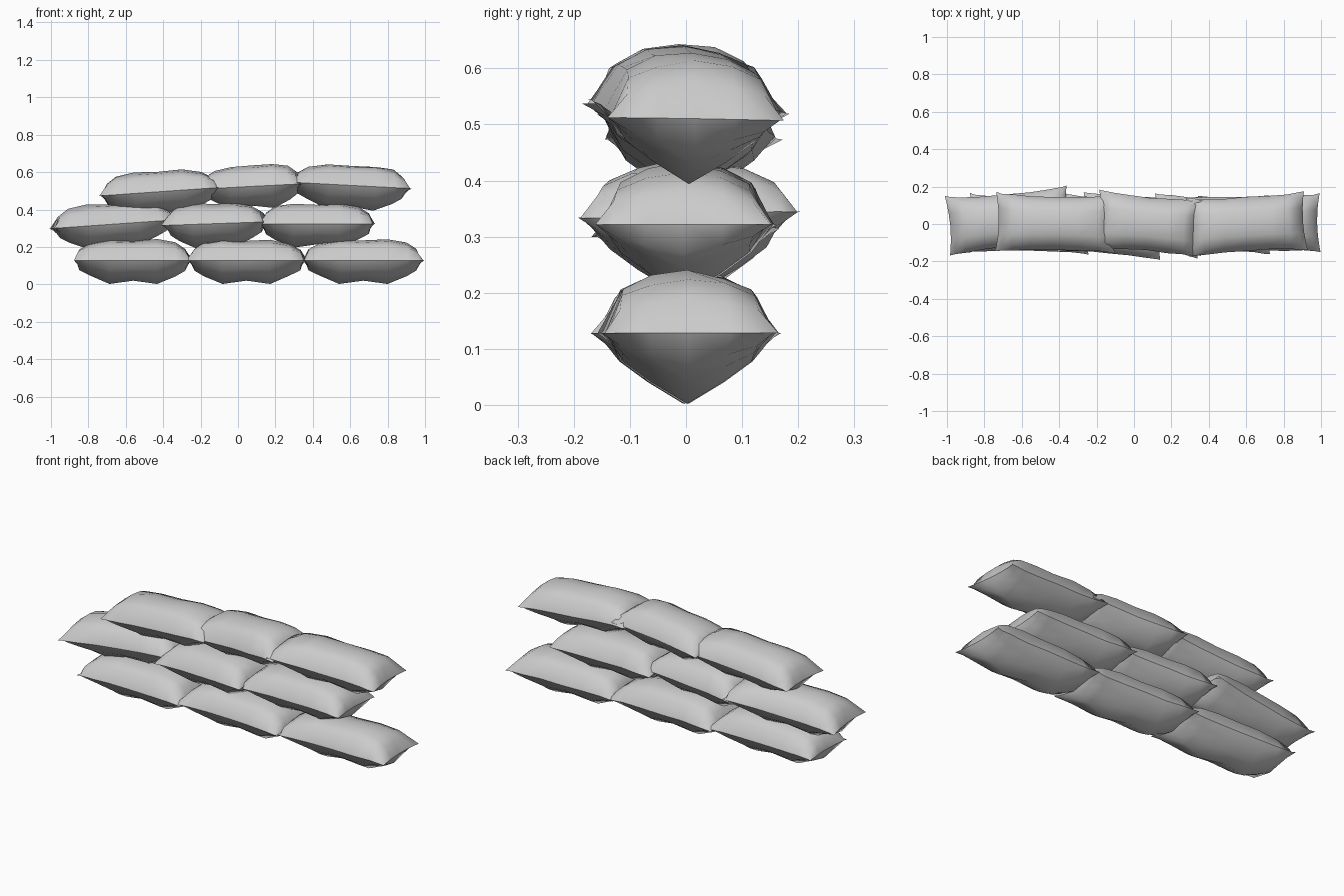
import bpy, bmesh, random
from math import radians
from mathutils import Matrix

if "Cube" in bpy.data.objects:
    bpy.data.objects.remove(bpy.data.objects["Cube"])

random.seed(4)

# pillow profiles: along the length and across the width (top / bottom fullness)
U = [0, .03, .13, .30, .50, .70, .86, .95, 1]
U_TOP = [0, .52, .80, .97, .95, 1, .88, .55, 0]
U_BOT = [0, .42, .64, 1, .86, 1, .68, .44, 0]
V = [-1, -.80, -.45, 0, .45, .80, 1]
V_TOP = [0, .68, .90, 1, .90, .68, 0]
V_BOT = [0, .40, .69, 1, .69, .40, 0]
TOP_H, BOT_H = .113, .126


def sandbag(name, x0, x1, y, z, tilt=0, yaw=0, roll=0, flip=False):
    """Stuffed bag with a sharp seam around its rim and flared corners."""
    length = x1 - x0
    bm = bmesh.new()
    nu, nv = len(U), len(V)
    top, bot = {}, {}
    for i, u in enumerate(U):
        s = 2 * u - 1
        for j, v in enumerate(V):
            px = s * (length / 2 - .016 * (1 - v * v) * abs(s) ** 3)
            py = v * (.142 + .016 * abs(s) ** 3)
            if i in (0, nu - 1) or j in (0, nv - 1):
                top[i, j] = bot[i, j] = bm.verts.new((px, py + random.uniform(-.004, .004), 0))
            else:
                lump = random.uniform(.95, 1.02)
                top[i, j] = bm.verts.new((px, py, TOP_H * U_TOP[i] * V_TOP[j] * lump))
                bot[i, j] = bm.verts.new((px, py, -BOT_H * U_BOT[i] * V_BOT[j]))
    for i in range(nu - 1):
        for j in range(nv - 1):
            c = [(i, j), (i + 1, j), (i + 1, j + 1), (i, j + 1)]
            bm.faces.new([top[k] for k in c])
            bm.faces.new([bot[k] for k in reversed(c)])
    if flip:
        bmesh.ops.rotate(bm, verts=bm.verts, matrix=Matrix.Rotation(radians(180), 3, 'Z'), cent=(0, 0, 0))
    # sharp seam, soft body
    for f in bm.faces:
        f.smooth = True
    rim_verts = {top[k] for k in top if top[k] is bot[k]}
    for e in bm.edges:
        if e.verts[0] in rim_verts and e.verts[1] in rim_verts:
            e.smooth = False
    mesh = bpy.data.meshes.new(name)
    bm.to_mesh(mesh)
    bm.free()
    ob = bpy.data.objects.new(name, mesh)
    bpy.context.collection.objects.link(ob)
    ob.location = ((x0 + x1) / 2, y, z)
    ob.rotation_euler = (radians(roll), radians(-tilt), radians(yaw))
    return ob


# bottom row
sandbag("bottom_bag_left", -.88, -.24, 0, .128, yaw=-1)
sandbag("bottom_bag_middle", -.275, .365, 0, .128, yaw=-2, flip=True)
sandbag("bottom_bag_right", .345, .995, 0, .128, yaw=1)

# middle row
sandbag("middle_bag_left", -1.0, -.345, .018, .322, tilt=4, yaw=5, flip=True)
sandbag("middle_bag_middle", -.40, .155, -.012, .324, tilt=2, yaw=-5, flip=True)
sandbag("middle_bag_right", .11, .73, 0, .322, yaw=-1, flip=True)

# top row
sandbag("top_bag_left", -.74, -.10, .005, .495, tilt=4, yaw=-1, flip=True)
sandbag("top_bag_middle", -.20, .355, 0, .528, tilt=3, yaw=-5, roll=2)
sandbag("top_bag_right", .285, .92, 0, .526, tilt=-3, yaw=3.5, roll=-1)
